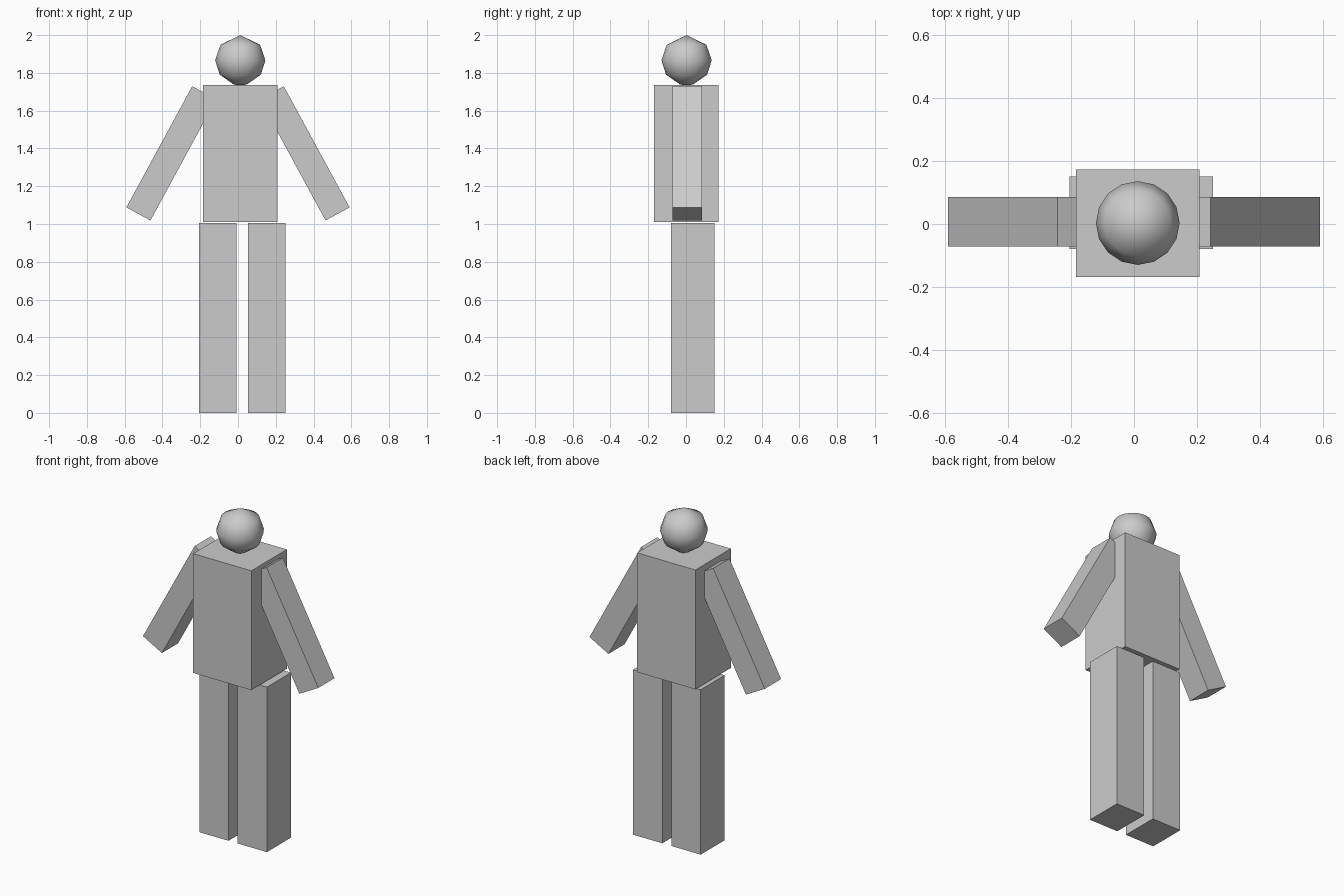
import bpy
from math import radians, sin, cos

# Remove the default object
cube = bpy.data.objects.get("Cube")
if cube:
    bpy.data.objects.remove(cube, do_unlink=True)

# Single grey material
GREY = (0.6, 0.6, 0.6, 1)
grey = bpy.data.materials.new("light grey")
grey.use_nodes = True
grey.diffuse_color = GREY
grey.node_tree.nodes["Principled BSDF"].inputs["Base Color"].default_value = GREY


def box(name, centre, size, tilt=0):
    """Box with its size baked in, tilted about the front-back axis."""
    bpy.ops.mesh.primitive_cube_add(size=1, location=centre)
    ob = bpy.context.object
    ob.name = name
    ob.scale = size
    ob.rotation_euler.y = radians(tilt)
    bpy.ops.object.transform_apply(location=False, rotation=False, scale=True)
    ob.data.materials.append(grey)
    return ob


# Torso
box("torso", (0.012, 0.002, 1.373), (0.392, 0.341, 0.727))

# Legs
for name, x in (("left_leg", 0.152), ("right_leg", -0.107)):
    box(name, (x, 0.036, 0.5025), (0.197, 0.231, 1.005))

# Arms, hanging outward from the shoulders
for name, side in (("left_arm", 1), ("right_arm", -1)):
    box(name, (0.353 * side, 0.007, 1.374), (0.145, 0.156, 0.73), -28.5 * side)

# Head: a ball of few rings, pointed on top and blunt below
RADIUS, SIDES = 0.133, 16
rings = [(RADIUS * cos(radians(a)), RADIUS * sin(radians(a))) for a in (38, 0, -35, -75)]
verts = [(r * cos(radians(360 * i / SIDES)), r * sin(radians(360 * i / SIDES)), z)
         for r, z in rings for i in range(SIDES)]
top, bottom = len(verts), len(verts) + 1
verts += [(0, 0, RADIUS), (0, 0, -RADIUS)]
faces = []
last = (len(rings) - 1) * SIDES
for i in range(SIDES):
    j = (i + 1) % SIDES
    faces += [(top, i, j), (bottom, last + j, last + i)]
    for k in range(0, last, SIDES):
        faces.append((k + i, k + SIDES + i, k + SIDES + j, k + j))
mesh = bpy.data.meshes.new("head")
mesh.from_pydata(verts, [], faces)
mesh.materials.append(grey)
mesh.shade_smooth()
head = bpy.data.objects.new("head", mesh)
head.location = (0.012, 0.003, 1.867)
bpy.context.collection.objects.link(head)
